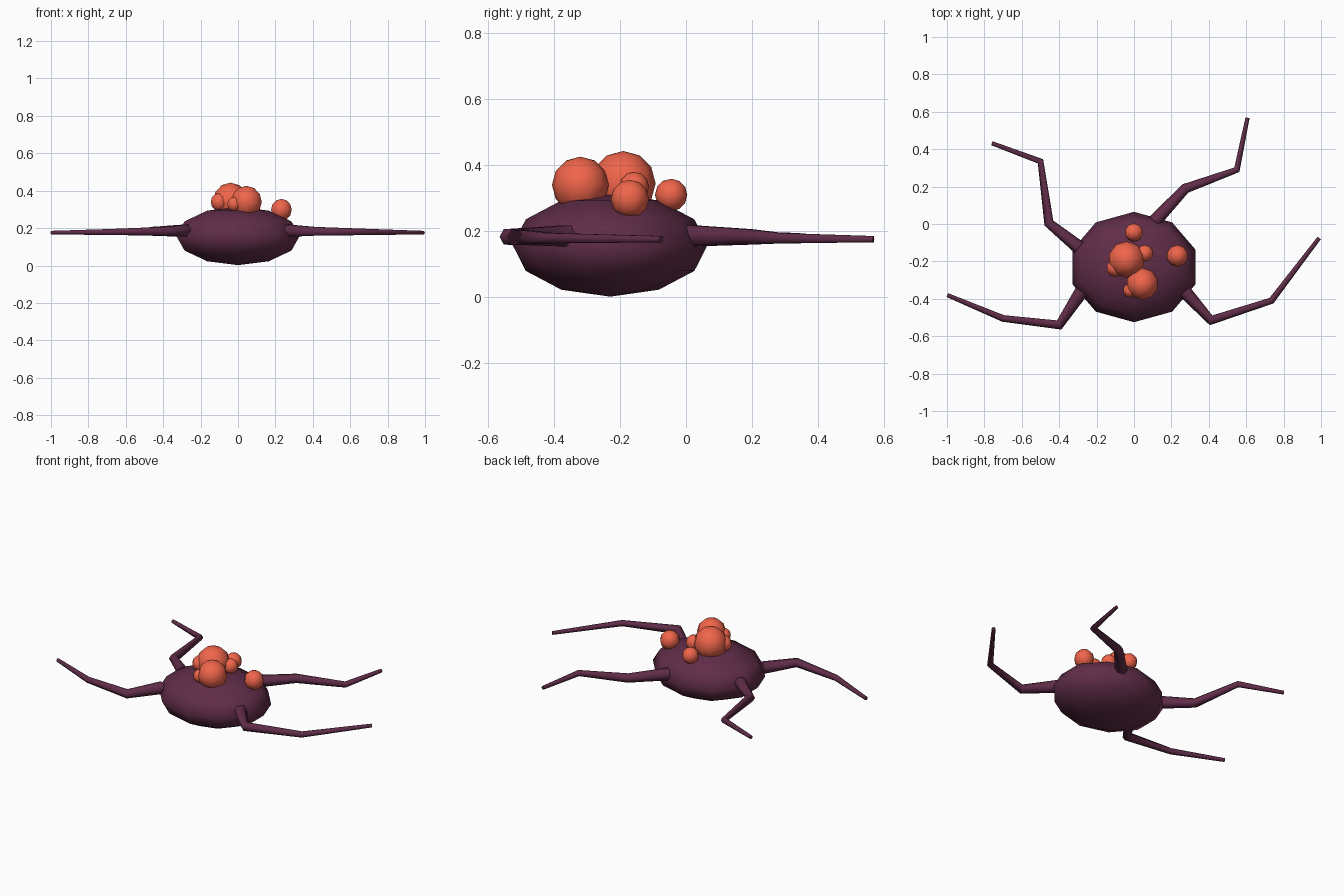
import bpy

if "Cube" in bpy.data.objects:
    bpy.data.objects.remove(bpy.data.objects["Cube"])


def material(name, rgb):
    m = bpy.data.materials.new(name)
    m.diffuse_color = (*rgb, 1)
    m.use_nodes = True
    m.node_tree.nodes["Principled BSDF"].inputs["Base Color"].default_value = m.diffuse_color
    return m


purple = material("dark_purple", (0.117, 0.026, 0.065))
coral = material("coral", (0.87, 0.13, 0.07))


def ball(name, loc, scale, mat):
    bpy.ops.mesh.primitive_uv_sphere_add(segments=10, ring_count=6, radius=1, location=loc)
    ob = bpy.context.object
    ob.name = name
    ob.scale = scale
    bpy.ops.object.transform_apply(location=False, rotation=False, scale=True)
    bpy.ops.object.shade_smooth()
    ob.data.materials.append(mat)
    return ob


def leg(name, points):
    # tapered six-sided tube along a bent path
    cu = bpy.data.curves.new(name, 'CURVE')
    cu.dimensions = '3D'
    cu.bevel_depth = 1.0
    cu.bevel_resolution = 1
    cu.use_fill_caps = True
    sp = cu.splines.new('POLY')
    sp.points.add(len(points) - 1)
    heights = (0.186, 0.183, 0.179, 0.176)
    radii = (0.037, 0.027, 0.018, 0.011)
    for p, (x, y), z, r in zip(sp.points, points, heights, radii):
        p.co = (x, y, z, 1)
        p.radius = r
    ob = bpy.data.objects.new(name, cu)
    bpy.context.collection.objects.link(ob)
    cu.materials.append(purple)
    bpy.ops.object.select_all(action='DESELECT')
    ob.select_set(True)
    bpy.context.view_layer.objects.active = ob
    bpy.ops.object.convert(target='MESH')
    bpy.ops.object.shade_smooth_by_angle(angle=1.1)


# squashed body
ball("body", (0, -0.23, 0.158), (0.347, 0.295, 0.156), purple)

# bumps on the back: x, y, z, radius
bumps = [
    (-0.04, -0.19, 0.345, 0.098),
    (0.045, -0.32, 0.34, 0.086),
    (0.232, -0.17, 0.298, 0.058),
    (0.0, -0.045, 0.31, 0.049),
    (0.058, -0.157, 0.335, 0.045),
    (-0.10, -0.235, 0.34, 0.048),
    (-0.02, -0.355, 0.328, 0.039),
]
for i, (x, y, z, r) in enumerate(bumps):
    ball(f"bump_{i + 1}", (x, y, z), (r, r, r), coral)

# four sprawling legs
leg("back_left_leg", [(-0.295, -0.125), (-0.455, 0.005), (-0.50, 0.335), (-0.76, 0.432)])
leg("back_right_leg", [(0.11, 0.015), (0.275, 0.19), (0.55, 0.29), (0.607, 0.568)])
leg("front_right_leg", [(0.27, -0.36), (0.412, -0.515), (0.735, -0.41), (0.99, -0.075)])
leg("front_left_leg", [(-0.28, -0.36), (-0.40, -0.54), (-0.70, -0.505), (-0.998, -0.38)])
